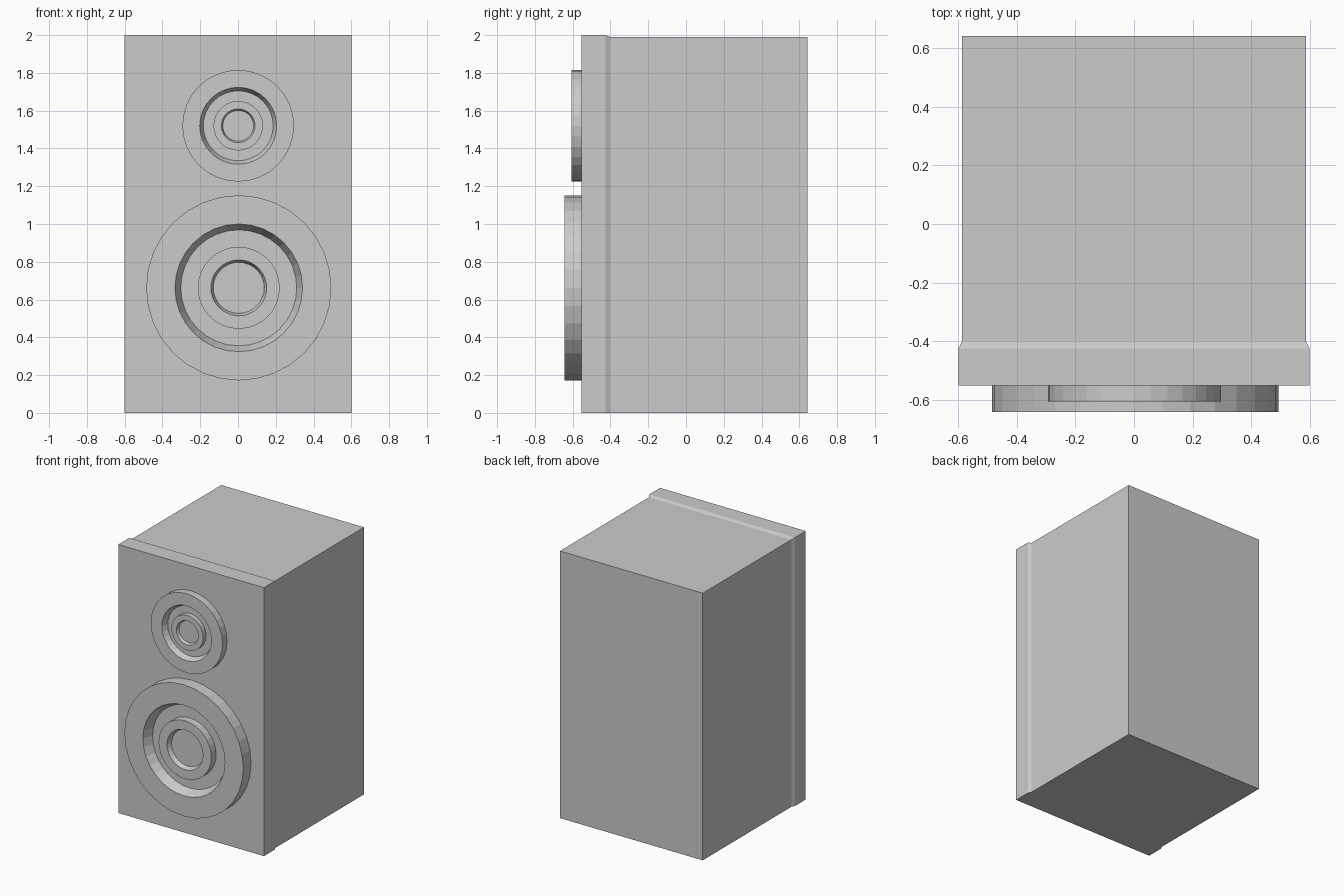
import bpy, bmesh
from math import cos, sin, tau

if "Cube" in bpy.data.objects:
    bpy.data.objects.remove(bpy.data.objects["Cube"])

SIDES = 32


def make_object(name, bm):
    bmesh.ops.recalc_face_normals(bm, faces=bm.faces)
    mesh = bpy.data.meshes.new(name)
    bm.to_mesh(mesh)
    bm.free()
    obj = bpy.data.objects.new(name, mesh)
    bpy.context.collection.objects.link(obj)
    return obj


def loft(name, loops):
    """Skin a list of equal-length vertex loops and cap both ends."""
    bm = bmesh.new()
    rings = [[bm.verts.new(p) for p in loop] for loop in loops]
    n = len(rings[0])
    for a, b in zip(rings, rings[1:]):
        for i in range(n):
            j = (i + 1) % n
            bm.faces.new((a[i], a[j], b[j], b[i]))
    bm.faces.new(rings[0])
    bm.faces.new(rings[-1])
    return make_object(name, bm)


def rect(y, half, top):
    return [(-half, y, 0), (half, y, 0), (half, y, top), (-half, y, top)]


def circle(cx, cz, r, y):
    return [(cx + r * cos(tau * i / SIDES), y, cz + r * sin(tau * i / SIDES))
            for i in range(SIDES)]


# Cabinet with a slightly wider front baffle, bevelled behind
loft("cabinet", [rect(-0.552, 0.60, 2.0), rect(-0.425, 0.60, 2.0),
                 rect(-0.402, 0.588, 1.99), rect(0.643, 0.588, 1.99)])

# Driver profile: (radius, depth behind the rim face) from the outside inward
PROFILE = [(0.49, 0.0), (0.338, 0.0), (0.307, 0.070), (0.217, 0.070),
           (0.217, 0.013), (0.148, 0.013), (0.135, 0.048)]


def driver(name, cx, cz, scale, front, back):
    loops = [circle(cx, cz, PROFILE[0][0] * scale, back)]
    loops += [circle(cx, cz, r * scale, front + d * scale) for r, d in PROFILE]
    return loft(name, loops)


# Large and small speaker drivers
driver("woofer", 0.004, 0.662, 1.0, -0.643, -0.552)
driver("tweeter", 0.001, 1.52, 0.603, -0.606, -0.552)
